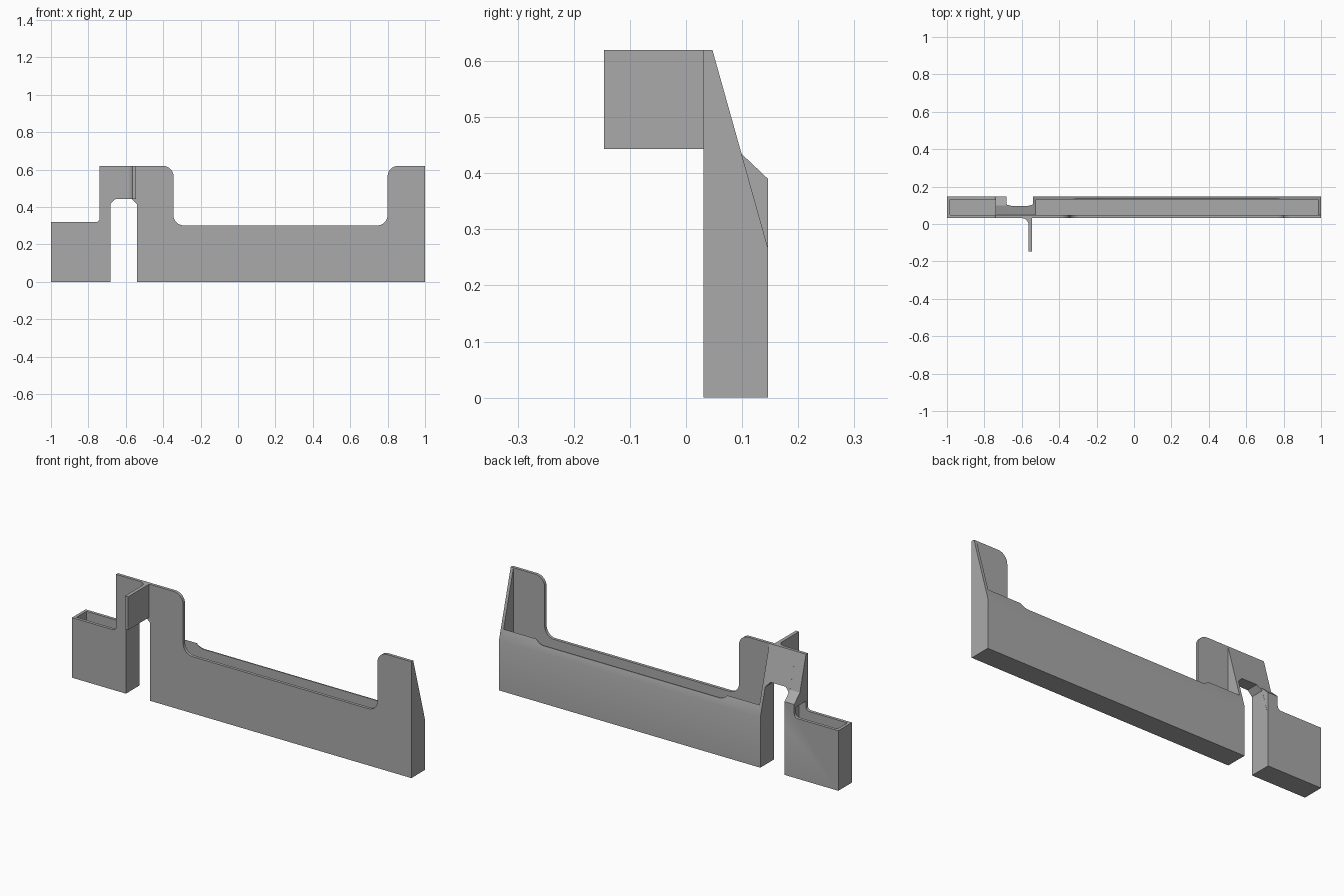
import bpy, bmesh, math
from mathutils import Vector

cube = bpy.data.objects.get("Cube")
if cube:
    bpy.data.objects.remove(cube, do_unlink=True)

# Single grey plastic colour
grey = bpy.data.materials.new("plain grey")
grey.use_nodes = True
grey.diffuse_color = (0.4, 0.4, 0.4, 1)
grey.node_tree.nodes["Principled BSDF"].inputs["Base Color"].default_value = (0.4, 0.4, 0.4, 1)

WALL = 0.016
FRONT, BACK = 0.031, 0.146
TOP = 0.62
SHELF = 0.443


def prism(name, points, axis, start, end):
    """Extrude a 2D outline along an axis (x: y-z outline, y: x-z, z: x-y)."""
    place = {"x": lambda a, b: (start, a, b),
             "y": lambda a, b: (a, start, b),
             "z": lambda a, b: (a, b, start)}[axis]
    step = Vector([end - start if k == axis else 0 for k in "xyz"])
    bm = bmesh.new()
    face = bm.faces.new([bm.verts.new(place(a, b)) for a, b in points])
    out = bmesh.ops.extrude_face_region(bm, geom=[face])
    moved = [g for g in out["geom"] if isinstance(g, bmesh.types.BMVert)]
    bmesh.ops.translate(bm, verts=moved, vec=step)
    bmesh.ops.recalc_face_normals(bm, faces=bm.faces)
    mesh = bpy.data.meshes.new(name)
    bm.to_mesh(mesh)
    bm.free()
    mesh.materials.append(grey)
    obj = bpy.data.objects.new(name, mesh)
    bpy.context.collection.objects.link(obj)
    return obj


def box(name, x0, x1, y0, y1, z0, z1):
    return prism(name, [(x0, y0), (x1, y0), (x1, y1), (x0, y1)], "z", z0, z1)


def arc(cx, cy, r, a0, a1, n=8):
    angles = [math.radians(a0 + (a1 - a0) * i / n) for i in range(n + 1)]
    return [(cx + r * math.cos(a), cy + r * math.sin(a)) for a in angles]


def activate(obj):
    bpy.ops.object.select_all(action="DESELECT")
    obj.select_set(True)
    bpy.context.view_layer.objects.active = obj


def cut(obj, cutter):
    cutter.hide_render = True
    mod = obj.modifiers.new("cut", "BOOLEAN")
    mod.operation = "DIFFERENCE"
    mod.solver = "EXACT"
    mod.object = cutter
    activate(obj)
    bpy.ops.object.modifier_apply(modifier=mod.name)
    bpy.data.objects.remove(cutter, do_unlink=True)


# Whole front outline: small bin, bridge with archway, long bin with rounded dip
R = 0.055
outline = [(-1, 0), (-1, 0.32)]
outline += arc(-0.76, 0.34, 0.02, -90, 0)
outline += [(-0.74, TOP)]
outline += arc(-0.345 - R, TOP - R, R, 90, 0)
outline += arc(-0.345 + R, 0.302 + R, R, 180, 270)
outline += arc(0.80 - R, 0.302 + R, R, -90, 0)
outline += arc(0.80 + R, TOP - R, R, 180, 90)
outline += [(1, TOP), (1, 0), (-0.54, 0), (-0.54, 0.415), (-0.567, SHELF),
            (-0.655, SHELF), (-0.682, 0.417), (-0.682, 0)]
body = prism("double_bin_body", outline, "y", FRONT, BACK)

# Sloping back of the bridge and the long bin
lip = FRONT + WALL
slope = [(lip, TOP), (BACK, 0.267), (0.3, 0.267), (0.3, 0.8), (lip, 0.8)]
cut(body, prism("long_slope_cutter", slope, "x", -0.6825, 1.1))

# Bent slope over the column of the small bin
bend = [(lip, TOP), (0.0985, 0.435), (BACK, 0.39), (0.3, 0.39), (0.3, 0.8), (lip, 0.8)]
cut(body, prism("column_slope_cutter", bend, "x", -1.1, -0.6824))

# Hollows of the two bins, the small one reaching into its column
inner = BACK - WALL
cut(body, box("long_hollow_cutter", -0.54 + WALL, 1 - WALL, lip, inner, WALL, 0.9))
cut(body, box("small_hollow_cutter", -1 + WALL, -0.682 - WALL, lip, inner, WALL, 0.37))

# Upright fin on the front of the bridge, with a curved root
root = 0.036
fin_outline = [(-0.545, FRONT), (-0.545, -0.146), (-0.564, -0.146)]
fin_outline += arc(-0.564 - root, FRONT - root, root, 0, 90)
fin = prism("front_fin", fin_outline, "z", SHELF, TOP)

for part in (body, fin):
    activate(part)
    bpy.ops.object.shade_smooth_by_angle(angle=math.radians(25))
